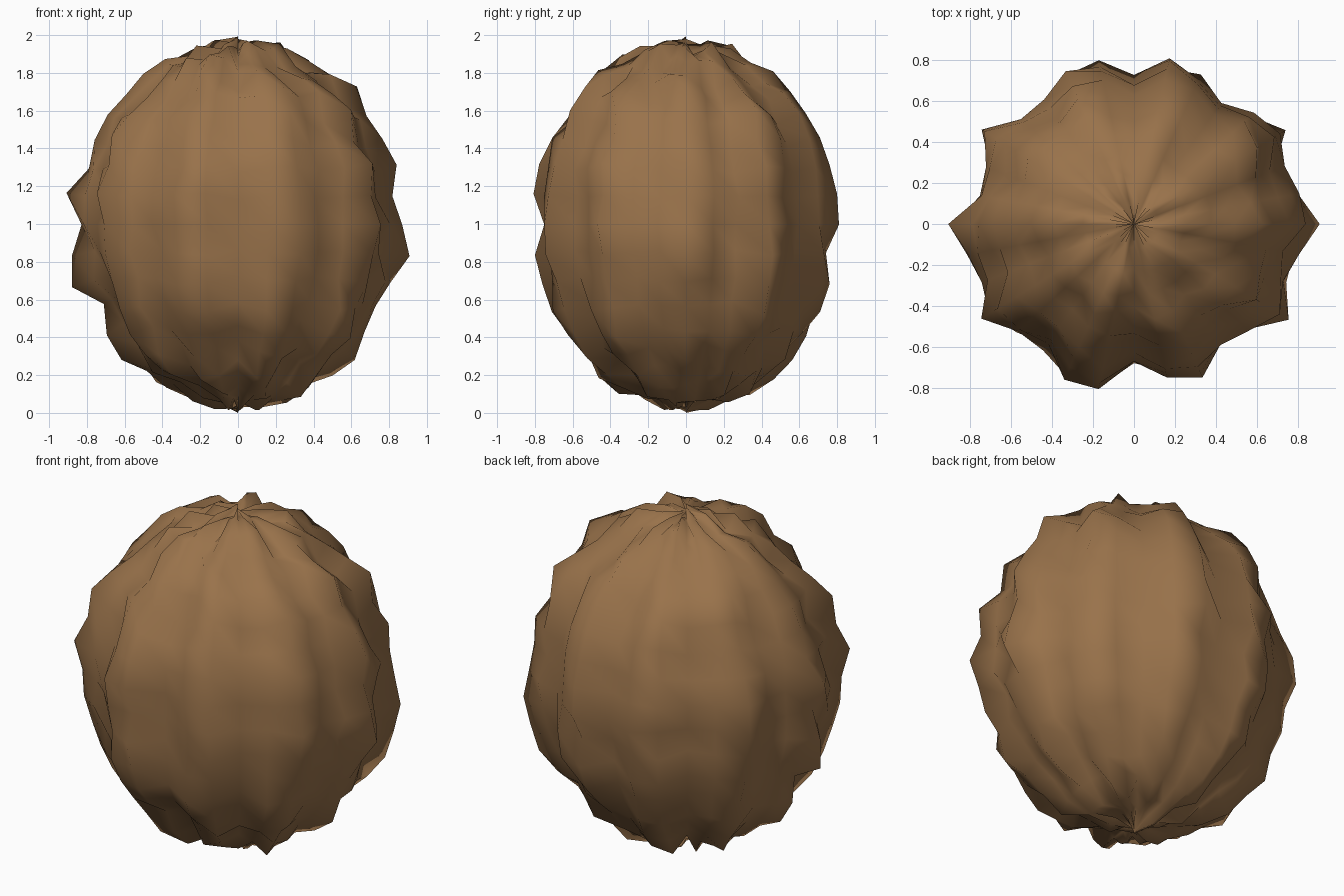
import bpy, bmesh, math, random
from mathutils import Vector

cube = bpy.data.objects.get("Cube")
if cube:
    bpy.data.objects.remove(cube, do_unlink=True)

random.seed(7)
SEGMENTS, RINGS = 32, 20
RADII = Vector((0.82, 0.76, 0.952))
RIDGES, RIDGE_DEPTH, BUMP = 10, 0.07, 0.05

# Chosen bumps along the outermost ridges, from just above the middle downward
ridge_bumps = {0: (0.01, -0.06, -0.01, 0.052, -0.03, -0.065),            # left
               7: (0.047, 0.06, 0.06, -0.02, 0.047, 0.045),              # back
               16: (-0.055, 0.052, -0.06, 0.015, 0.06, -0.09, -0.01),    # right
               23: (0.07, 0.07, -0.02, 0.06, 0.047, 0.045)}              # front


def bump(ring, seg):
    """Random roughness of the shell, fixed on the outermost ridges."""
    rough = random.uniform(-BUMP, BUMP)
    step = ring - (RINGS // 2 - 2)
    chosen = ridge_bumps.get(seg, ())
    return chosen[step] if 0 <= step < len(chosen) else rough


# Bumpy shell built ring by ring; the ridges fade out toward both tips
bm = bmesh.new()
grid = []
for ring in range(RINGS + 1):
    polar = math.pi * ring / RINGS
    row = []
    for seg in range(SEGMENTS):
        turn = math.tau * seg / SEGMENTS
        ridge = RIDGE_DEPTH * math.sin(polar) * math.cos(RIDGES * turn)
        size = 1 + ridge + bump(ring, seg)
        direction = Vector((math.sin(polar) * math.cos(turn),
                            math.sin(polar) * math.sin(turn),
                            math.cos(polar)))
        row.append(bm.verts.new(direction * RADII * size))
    grid.append(row)

for upper, lower in zip(grid, grid[1:]):
    for seg in range(SEGMENTS):
        after = (seg + 1) % SEGMENTS
        face = bm.faces.new((upper[seg], lower[seg], lower[after], upper[after]))
        face.smooth = True

# Stand the shell on the ground
low = min(v.co.z for v in bm.verts)
bmesh.ops.translate(bm, verts=bm.verts, vec=(0, 0, -low))

mesh = bpy.data.meshes.new("nut_shell")
bm.to_mesh(mesh)
bm.free()
shell = bpy.data.objects.new("nut_shell", mesh)
bpy.context.collection.objects.link(shell)

# Shell colour
brown = bpy.data.materials.new("shell brown")
brown.use_nodes = True
colour = (0.32, 0.17, 0.07, 1)
brown.diffuse_color = colour
bsdf = brown.node_tree.nodes["Principled BSDF"]
bsdf.inputs["Base Color"].default_value = colour
bsdf.inputs["Roughness"].default_value = 0.9
mesh.materials.append(brown)
